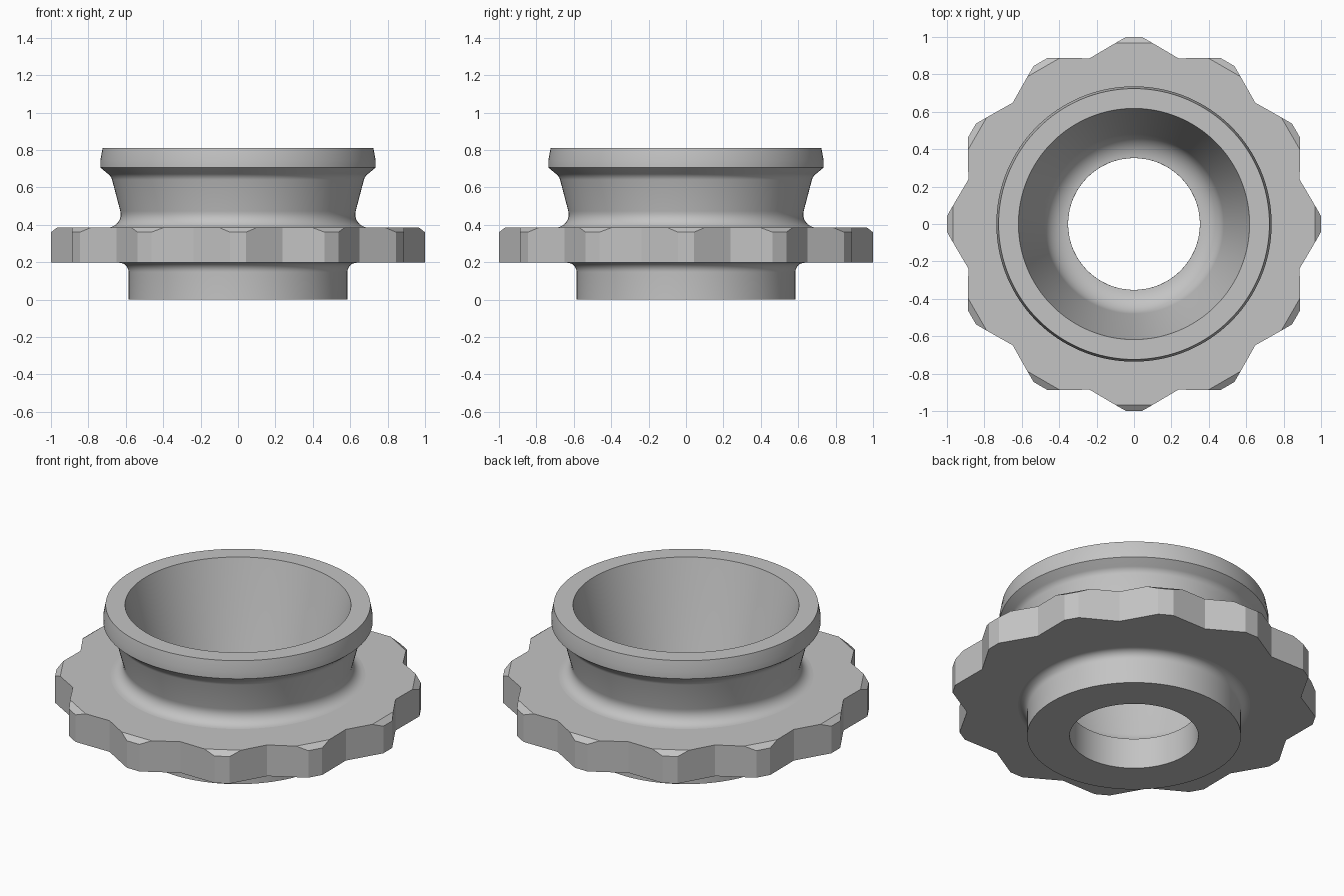
import bpy, bmesh
from math import sin, cos, pi, radians

cube = bpy.data.objects.get("Cube")
if cube:
    bpy.data.objects.remove(cube, do_unlink=True)

grey = bpy.data.materials.new("plain_grey")
grey.use_nodes = True
colour = (0.55, 0.55, 0.55, 1)
grey.diffuse_color = colour
grey.node_tree.nodes["Principled BSDF"].inputs["Base Color"].default_value = colour


def finish(name, bm, smooth_angle):
    bmesh.ops.remove_doubles(bm, verts=bm.verts, dist=0.0001)
    bmesh.ops.recalc_face_normals(bm, faces=bm.faces)
    mesh = bpy.data.meshes.new(name)
    bm.to_mesh(mesh)
    bm.free()
    mesh.materials.append(grey)
    obj = bpy.data.objects.new(name, mesh)
    bpy.context.collection.objects.link(obj)
    bpy.ops.object.select_all(action='DESELECT')
    obj.select_set(True)
    bpy.context.view_layer.objects.active = obj
    bpy.ops.object.shade_smooth_by_angle(angle=radians(smooth_angle))
    return obj


def arc(cx, cz, r, start, end, steps=8):
    angles = [radians(start + (end - start) * i / steps) for i in range(steps + 1)]
    return [(cx + r * cos(a), cz + r * sin(a)) for a in angles]


# Hollow turned body: closed profile spun around z
profile = [(0.352, 0), (0.585, 0)]
profile += arc(0.635, 0.147, 0.05, 180, 90)              # fillet under the flange
profile += arc(0.697, 0.455, 0.07, 270, 165)             # fillet above the flange
profile += arc(0.731, 0.624, 0.06, 165, 125)             # undercut below the lip
profile += [(0.736, 0.706), (0.736, 0.745), (0.724, 0.81)]   # lip
profile += [(0.618, 0.81)]
profile += arc(0.345, 0.325, 0.14, -15, -87, 12)         # rounded funnel floor

SEGMENTS = 128
bm = bmesh.new()
rings = []
for i in range(SEGMENTS):
    a = 2 * pi * i / SEGMENTS
    rings.append([bm.verts.new((r * cos(a), r * sin(a), z)) for r, z in profile])
for i in range(SEGMENTS):
    here, there = rings[i], rings[(i + 1) % SEGMENTS]
    for j in range(len(profile)):
        k = (j + 1) % len(profile)
        bm.faces.new((here[j], there[j], there[k], here[k]))
finish("funnel_body", bm, 25)

# Scalloped grip flange: one lobe, repeated around z
LOBES, LOW, HIGH, CHAMFER_Z = 12, 0.197, 0.385, 0.36
INNER = 0.57
step = 2 * pi / LOBES
valley = (0.917 * cos(step / 2), 0.917 * sin(step / 2))
shoulder, tip = (0.967, 0.1), (1.0, 0.042)
inner_valley = (INNER * cos(step / 2), INNER * sin(step / 2))
inner_mid = (INNER, 0.06)

bm = bmesh.new()
for n in range(LOBES):
    ca, sa = cos(n * step), sin(n * step)

    def at(p, z, side=1):
        x, y = p[0], p[1] * side
        return (x * ca - y * sa, x * sa + y * ca, z)

    def face(*points):
        bm.faces.new([bm.verts.new(p) for p in points])

    for s in (1, -1):
        # scalloped side wall, top, bottom and hidden inner wall
        face(at(valley, LOW, s), at(valley, HIGH, s), at(shoulder, HIGH, s),
             at(tip, CHAMFER_Z, s), at(tip, LOW, s))
        face(at(inner_valley, HIGH, s), at(valley, HIGH, s),
             at(shoulder, HIGH, s), at(inner_mid, HIGH, s))
        face(at(inner_valley, LOW, s), at(valley, LOW, s),
             at(tip, LOW, s), at(inner_mid, LOW, s))
        face(at(inner_valley, LOW, s), at(inner_valley, HIGH, s),
             at(inner_mid, HIGH, s), at(inner_mid, LOW, s))
    # parts spanning the lobe centre, including the chamfered tip
    for outer, inner, z in ((shoulder, inner_mid, HIGH), (tip, inner_mid, LOW)):
        face(at(inner, z), at(outer, z), at(outer, z, -1), at(inner, z, -1))
    face(at(shoulder, HIGH), at(tip, CHAMFER_Z),
         at(tip, CHAMFER_Z, -1), at(shoulder, HIGH, -1))
    for p, top in ((tip, CHAMFER_Z), (inner_mid, HIGH)):
        face(at(p, LOW), at(p, top), at(p, top, -1), at(p, LOW, -1))
finish("grip_flange", bm, 20)
